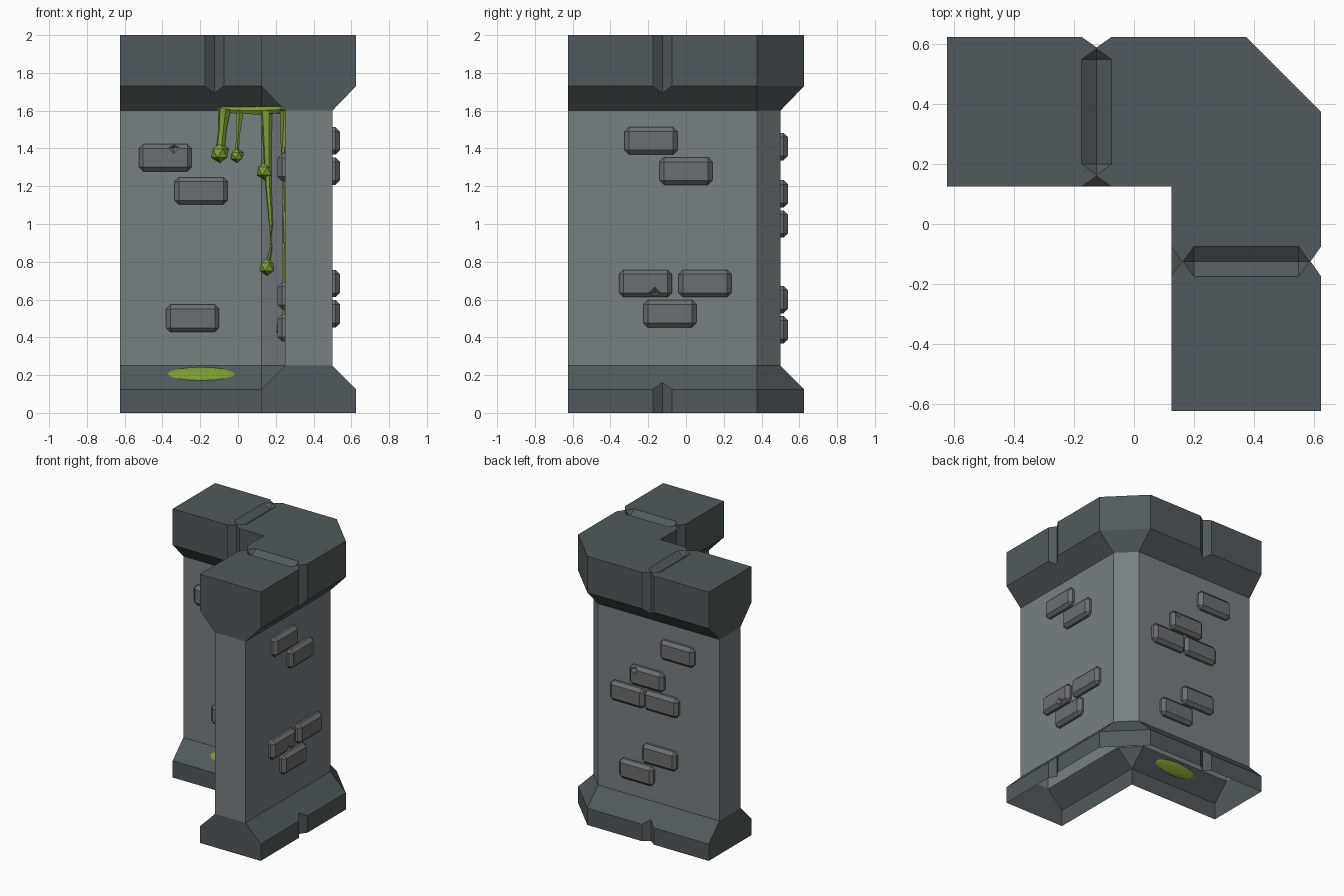
import bpy, bmesh, math
from mathutils import Matrix, Vector

if "Cube" in bpy.data.objects:
    bpy.data.objects.remove(bpy.data.objects["Cube"])


def material(name, rgb):
    m = bpy.data.materials.new(name)
    m.diffuse_color = (*rgb, 1)
    m.use_nodes = True
    m.node_tree.nodes["Principled BSDF"].inputs["Base Color"].default_value = m.diffuse_color
    return m


TRIM = material("dark trim stone", (0.082, 0.102, 0.109))
WALL = material("wall stone", (0.185, 0.215, 0.225))
BRICK = material("brick stone", (0.145, 0.158, 0.165))
SLIME = material("green slime", (0.20, 0.34, 0.035))


def make(name, bm, *mats):
    bmesh.ops.recalc_face_normals(bm, faces=bm.faces[:])
    me = bpy.data.meshes.new(name)
    bm.to_mesh(me)
    bm.free()
    for m in mats:
        me.materials.append(m)
    ob = bpy.data.objects.new(name, me)
    bpy.context.collection.objects.link(ob)
    return ob


def hull(bm, pts):
    vs = [bm.verts.new(p) for p in pts]
    bmesh.ops.convex_hull(bm, input=vs)


def cut(ob, cutter):
    cutter.hide_render = True
    mod = ob.modifiers.new("cut", 'BOOLEAN')
    mod.operation = 'DIFFERENCE'
    mod.solver = 'EXACT'
    mod.object = cutter
    bpy.context.view_layer.objects.active = ob
    bpy.ops.object.modifier_apply(modifier=mod.name)
    bpy.data.objects.remove(cutter)


# Corner wall: L-shaped outlines lofted upward (base, shaft, overhanging cap)
E = 0.625
def outline(i, o, inner):
    return [(-E, i), inner, inner[::-1], (i, -E), (o, -E), (o, 0.375), (0.375, o), (-E, o)]

wide = outline(0.125, E, (0.125, 0.125))
slim = outline(0.25, 0.5, (0.125, 0.25))
bm = bmesh.new()
rings = [[bm.verts.new((x, y, z)) for x, y in prof] for prof, z in
         ((wide, 0), (wide, 0.125), (slim, 0.25), (slim, 1.6), (wide, 1.73), (wide, 2))]
for a, b in zip(rings, rings[1:]):
    for k in range(8):
        n = (k + 1) % 8
        bm.faces.new((a[k], a[n], b[n], b[k]))
bm.faces.new(rings[0][::-1])
bm.faces.new(rings[-1])
bmesh.ops.remove_doubles(bm, verts=bm.verts[:], dist=1e-4)
wall = make("corner_wall", bm, TRIM, WALL)

# Joint grooves: V cuts on the outer side, inner side and top of each arm
bm = bmesh.new()
C, W, D = -0.125, 0.05, 0.035
for swap in (False, True):
    def place(pts):
        return [(y, x, z) if swap else (x, y, z) for x, y, z in pts]
    for y, low in ((E, -0.1), (0.125, 0.9)):
        hull(bm, place([(C + dx, y + dy, z) for z in (low, 2.1)
                        for dx, dy in ((W, 0), (-W, 0), (0, D), (0, -D))]))
    top = [(C, 0.164, 2), (C, 0.586, 2)]
    for y in (0.2, 0.55):
        top += [(C - W, y, 2), (C + W, y, 2), (C, y, 2 - D), (C, y, 2 + D)]
    hull(bm, place(top))
cut(wall, make("groove_cutter", bm))

# Open underside, lighter shaft between the base and the cap
bm = bmesh.new()
bm.from_mesh(wall.data)
bmesh.ops.delete(bm, geom=[f for f in bm.faces if f.calc_center_median().z < 0.001],
                 context='FACES_ONLY')
for f in bm.faces:
    zs = [v.co.z for v in f.verts]
    f.material_index = int(min(zs) > 0.24 and max(zs) < 1.61)
bm.to_mesh(wall.data)
bm.free()

# Raised bricks: (position along the wall, height) for each wall face
SIDES = {
    "inner_back": ('y', 0.25, [(-0.385, 1.35), (-0.195, 1.175), (-0.24, 0.5)]),
    "outer_back": ('y', 0.5, [(-0.29, 1.41), (-0.04, 1.16), (0.12, 1.0), (-0.16, 1.0),
                              (-0.145, 0.6), (0.045, 0.44)]),
    "outer_right": ('x', 0.5, [(-0.185, 1.44), (0, 1.28), (-0.215, 0.685),
                               (0.1, 0.685), (-0.085, 0.525)]),
    "inner_right": ('x', 0.25, [(-0.25, 1.3), (-0.12, 0.62), (-0.25, 0.45)]),
}
# Chipped spots as (position along, depth coordinate, height)
CHIPS = {"inner_back": (-0.34, 0.21, 1.405), "outer_back": (0.05, 0.54, 1.21),
         "outer_right": (-0.165, 0.54, 0.635)}
for side, (axis, plane, spots) in SIDES.items():
    bm = bmesh.new()
    for u, z in spots:
        loc, size = ((u, plane, z), (0.28, 0.08, 0.145)) if axis == 'y' else \
                    ((plane, u, z), (0.08, 0.28, 0.145))
        vs = bmesh.ops.create_cube(bm, size=1, matrix=Matrix.Translation(loc)
                                   @ Matrix.Diagonal((*size, 1)))['verts']
        edges = list({e for v in vs for e in v.link_edges})
        bmesh.ops.bevel(bm, geom=edges, offset=0.023, segments=1, profile=0.5, affect='EDGES')
    bricks = make(side + "_bricks", bm, BRICK)
    if side in CHIPS:
        u, d, z = CHIPS[side]
        c = Vector((u, d, z) if axis == 'y' else (d, u, z))
        bm = bmesh.new()
        hull(bm, [c + Vector([s * 0.032 if k == i else 0 for k in range(3)])
                  for i in range(3) for s in (1, -1)])
        cut(bricks, make("chip_cutter", bm))


# Slime: tapering tubes through (x, y, z, radius) points, ending in faceted blobs
def tube(bm, pts, n=6):
    rows = []
    for k, p in enumerate(pts):
        a, b = pts[max(k - 1, 0)], pts[min(k + 1, len(pts) - 1)]
        q = (Vector(b[:3]) - Vector(a[:3])).to_track_quat('Z', 'Y')
        rows.append([bm.verts.new(Vector(p[:3]) + q @ Vector(
            (p[3] * math.cos(t * math.tau / n), p[3] * math.sin(t * math.tau / n), 0)))
            for t in range(n)])
    for a, b in zip(rows, rows[1:]):
        for t in range(n):
            m = (t + 1) % n
            bm.faces.new((a[t], a[m], b[m], b[t]))
    bm.faces.new(rows[0][::-1])
    bm.faces.new(rows[-1])


bm = bmesh.new()
tube(bm, [(-0.11, 0.24, 1.612, 0.008), (-0.02, 0.235, 1.603, 0.02), (0.11, 0.235, 1.6, 0.024),
          (0.18, 0.185, 1.603, 0.022), (0.235, 0.12, 1.605, 0.02), (0.24, 0.0, 1.61, 0.008)])
tube(bm, [(-0.07, 0.24, 1.61, 0.034), (-0.082, 0.238, 1.5, 0.022), (-0.095, 0.235, 1.38, 0.024)])
tube(bm, [(0.01, 0.24, 1.6, 0.024), (0.0, 0.24, 1.48, 0.012), (-0.005, 0.24, 1.37, 0.01)])
tube(bm, [(0.155, 0.212, 1.6, 0.036), (0.157, 0.21, 1.42, 0.026), (0.162, 0.205, 1.2, 0.018),
          (0.175, 0.193, 1.0, 0.011), (0.175, 0.195, 0.88, 0.006), (0.155, 0.212, 0.77, 0.014)])
tube(bm, [(0.245, 0.05, 1.6, 0.026), (0.244, 0.05, 1.3, 0.015), (0.245, 0.05, 0.9, 0.012),
          (0.243, 0.05, 0.46, 0.012)])
for x, y, z, r in ((-0.095, 0.225, 1.375, 0.052), (-0.005, 0.23, 1.362, 0.038),
                   (0.142, 0.215, 1.28, 0.048), (0.155, 0.205, 0.772, 0.046),
                   (0.24, 0.05, 0.45, 0.044)):
    bmesh.ops.create_icosphere(bm, subdivisions=1, radius=r, matrix=Matrix.Translation((x, y, z)))
make("slime_drips", bm, SLIME)

# Slime puddle lying on the sloped base
bm = bmesh.new()
bmesh.ops.create_uvsphere(bm, u_segments=16, v_segments=6, radius=1,
                          matrix=Matrix.Translation((-0.195, 0.204, 0.207))
                          @ Matrix.Rotation(math.radians(45), 4, 'X')
                          @ Matrix.Diagonal((0.178, 0.05, 0.012, 1)))
make("slime_puddle", bm, SLIME)
